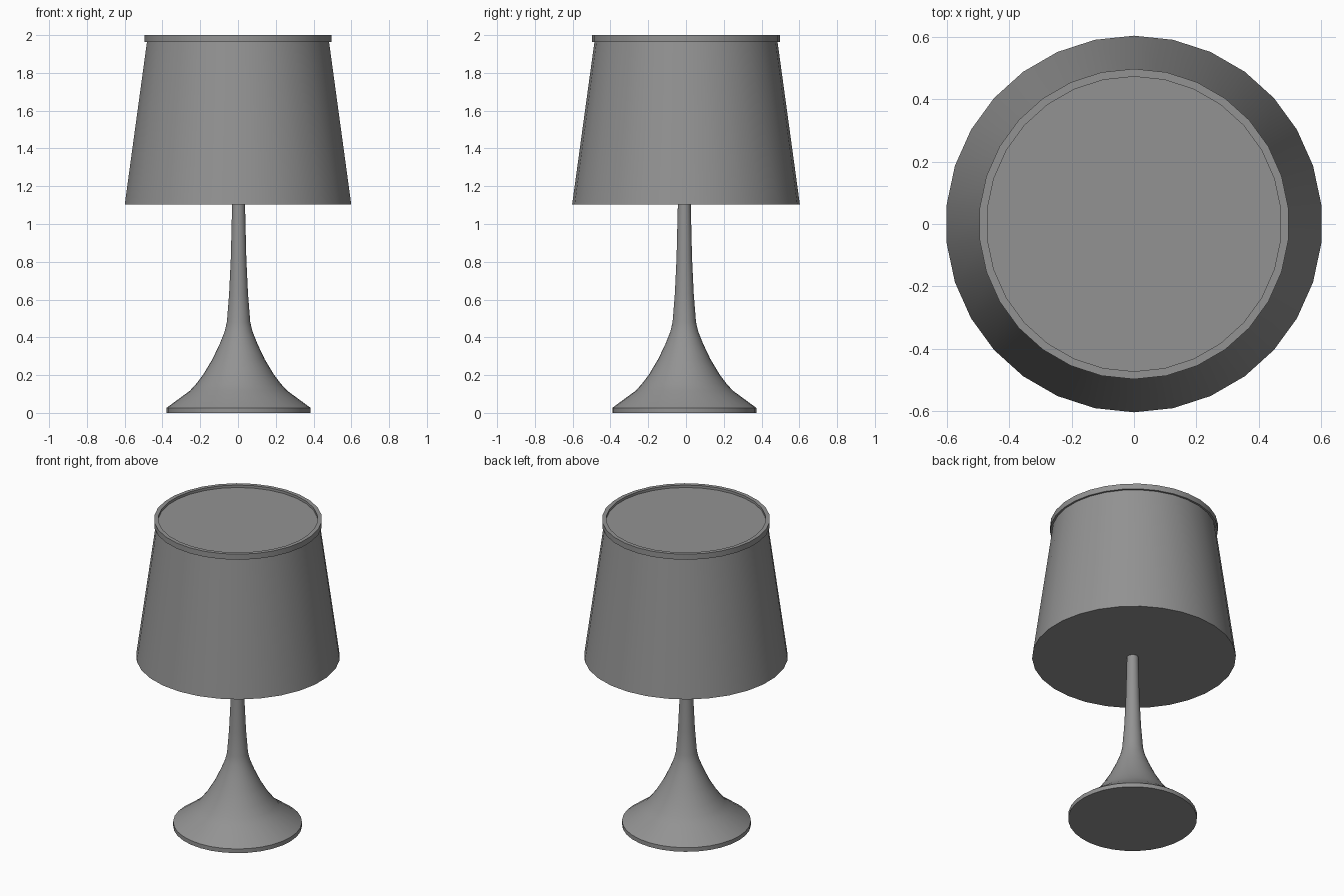
import bpy
import bmesh
from math import sin, cos, tau, radians

if "Cube" in bpy.data.objects:
    bpy.data.objects.remove(bpy.data.objects["Cube"])

# Dark grey finish shared by every part
grey = bpy.data.materials.new("dark_grey")
grey.diffuse_color = (0.29, 0.29, 0.29, 1.0)
grey.use_nodes = True
grey.node_tree.nodes["Principled BSDF"].inputs["Base Color"].default_value = grey.diffuse_color


def lathe(name, profile, sides, center=(0.0, 0.0), closed=False):
    """Revolve (radius, z) points about z; cap the ends unless the profile is a loop."""
    bm = bmesh.new()
    rings = []
    for r, z in profile:
        rings.append([bm.verts.new((r * sin(tau * i / sides) + center[0],
                                    r * cos(tau * i / sides) + center[1], z))
                      for i in range(sides)])
    pairs = list(zip(rings, rings[1:]))
    if closed:
        pairs.append((rings[-1], rings[0]))
    for a, b in pairs:
        for i in range(sides):
            j = (i + 1) % sides
            bm.faces.new((a[i], a[j], b[j], b[i]))
    if not closed:
        bm.faces.new(rings[0])
        bm.faces.new(rings[-1])
    bmesh.ops.recalc_face_normals(bm, faces=bm.faces)
    mesh = bpy.data.meshes.new(name)
    bm.to_mesh(mesh)
    bm.free()
    mesh.materials.append(grey)
    obj = bpy.data.objects.new(name, mesh)
    bpy.context.collection.objects.link(obj)
    bpy.ops.object.select_all(action='DESELECT')
    obj.select_set(True)
    bpy.context.view_layer.objects.active = obj
    bpy.ops.object.shade_smooth_by_angle(angle=radians(30))
    return obj


# Trumpet-shaped foot flowing into the slim stem
lathe("base_and_stem", [
    (0.381, 0.0), (0.381, 0.027), (0.258, 0.117), (0.225, 0.153),
    (0.187, 0.203), (0.138, 0.285), (0.10, 0.365), (0.074, 0.43),
    (0.062, 0.48), (0.05, 0.63), (0.041, 0.82), (0.034, 1.11)],
    32, center=(0.003, -0.009))

# Tapered shade, closed at the bottom and top
lathe("lampshade", [(0.603, 1.102), (0.482, 1.984)], 30)

# Raised band around the top of the shade
lathe("top_rim", [(0.497, 1.964), (0.497, 2.0), (0.472, 2.0), (0.472, 1.964)],
      30, closed=True)
